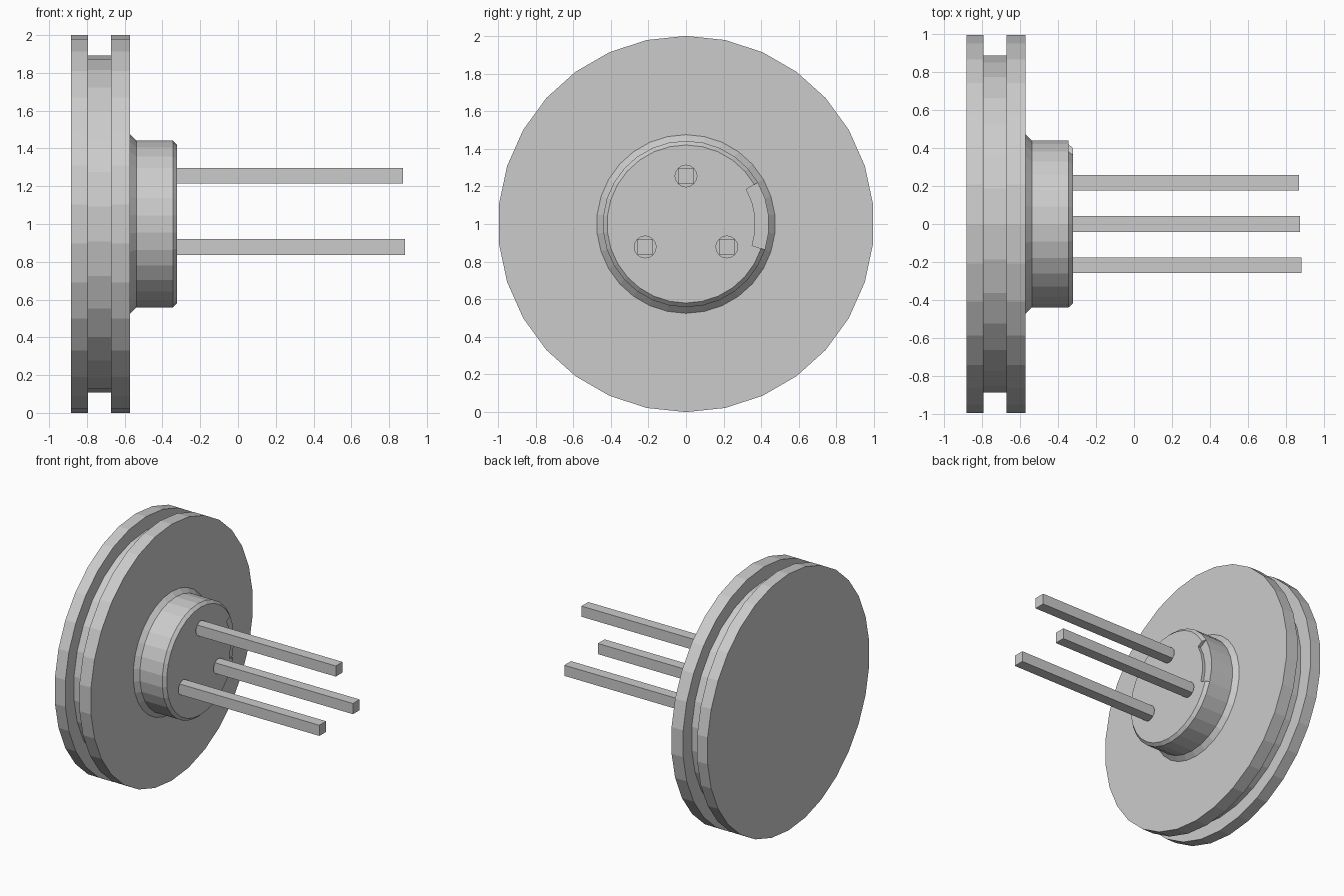
import bpy, bmesh
from math import sin, cos, radians, pi
from mathutils import Matrix

if "Cube" in bpy.data.objects:
    bpy.data.objects.remove(bpy.data.objects["Cube"])

SIDES = 30


def finish(name, bm, helper=False):
    bmesh.ops.recalc_face_normals(bm, faces=bm.faces)
    mesh = bpy.data.meshes.new(name)
    bm.to_mesh(mesh)
    bm.free()
    obj = bpy.data.objects.new(name, mesh)
    bpy.context.collection.objects.link(obj)
    if helper:
        obj.hide_render = True
        obj.display_type = 'WIRE'
    return obj


def ring_point(x, r, deg):
    # angle measured from +y towards +z, around the axis at z = 1
    a = radians(deg)
    return (x, r * cos(a), 1 + r * sin(a))


def revolve(name, profile):
    bm = bmesh.new()
    rings = [[bm.verts.new(ring_point(x, r, 90 + 360 * i / SIDES)) for i in range(SIDES)]
             for x, r in profile]
    for a, b in zip(rings, rings[1:]):
        for i in range(SIDES):
            j = (i + 1) % SIDES
            bm.faces.new((a[i], a[j], b[j], b[i]))
    bm.faces.new(rings[0])
    bm.faces.new(rings[-1])
    return finish(name, bm)


def cut(obj, cutter):
    mod = obj.modifiers.new(cutter.name, 'BOOLEAN')
    mod.operation = 'DIFFERENCE'
    mod.solver = 'EXACT'
    mod.object = cutter


# grooved disc with stepped boss
body = revolve("grooved_disc_body", [
    (-0.883, 1.0), (-0.793, 1.0), (-0.793, 0.893), (-0.672, 0.893),
    (-0.672, 1.0), (-0.572, 1.0), (-0.572, 0.475), (-0.538, 0.442),
    (-0.345, 0.442), (-0.322, 0.42)])

# notch in the boss rim on the +y side
bm = bmesh.new()
outline = ([(0.37, a) for a in range(-18, 31, 12)] +
           [(0.6, a) for a in range(30, -19, -12)])
base = bm.faces.new([bm.verts.new(ring_point(-0.345, r, a)) for r, a in outline])
ext = bmesh.ops.extrude_face_region(bm, geom=[base])
bmesh.ops.translate(bm, vec=(0.15, 0, 0),
                    verts=[v for v in ext["geom"] if isinstance(v, bmesh.types.BMVert)])
cut(body, finish("notch_cutter", bm, helper=True))

# three square pins, each in a shallow round socket
for name, y, z, tip in (("pin_top", 0.0, 1.255, 0.873),
                        ("pin_left", -0.217, 0.878, 0.883),
                        ("pin_right", 0.217, 0.878, 0.869)):
    bm = bmesh.new()
    bmesh.ops.create_cone(bm, cap_ends=True, segments=16, radius1=0.058, radius2=0.058,
                          depth=0.2,
                          matrix=Matrix.Translation((-0.272, y, z)) @ Matrix.Rotation(pi / 2, 4, 'Y'))
    cut(body, finish(name + "_socket_cutter", bm, helper=True))

    start = -0.40
    bm = bmesh.new()
    bmesh.ops.create_cube(bm, size=1, matrix=Matrix.Translation(((start + tip) / 2, y, z))
                          @ Matrix.Diagonal((tip - start, 0.083, 0.083, 1)))
    finish(name, bm)
